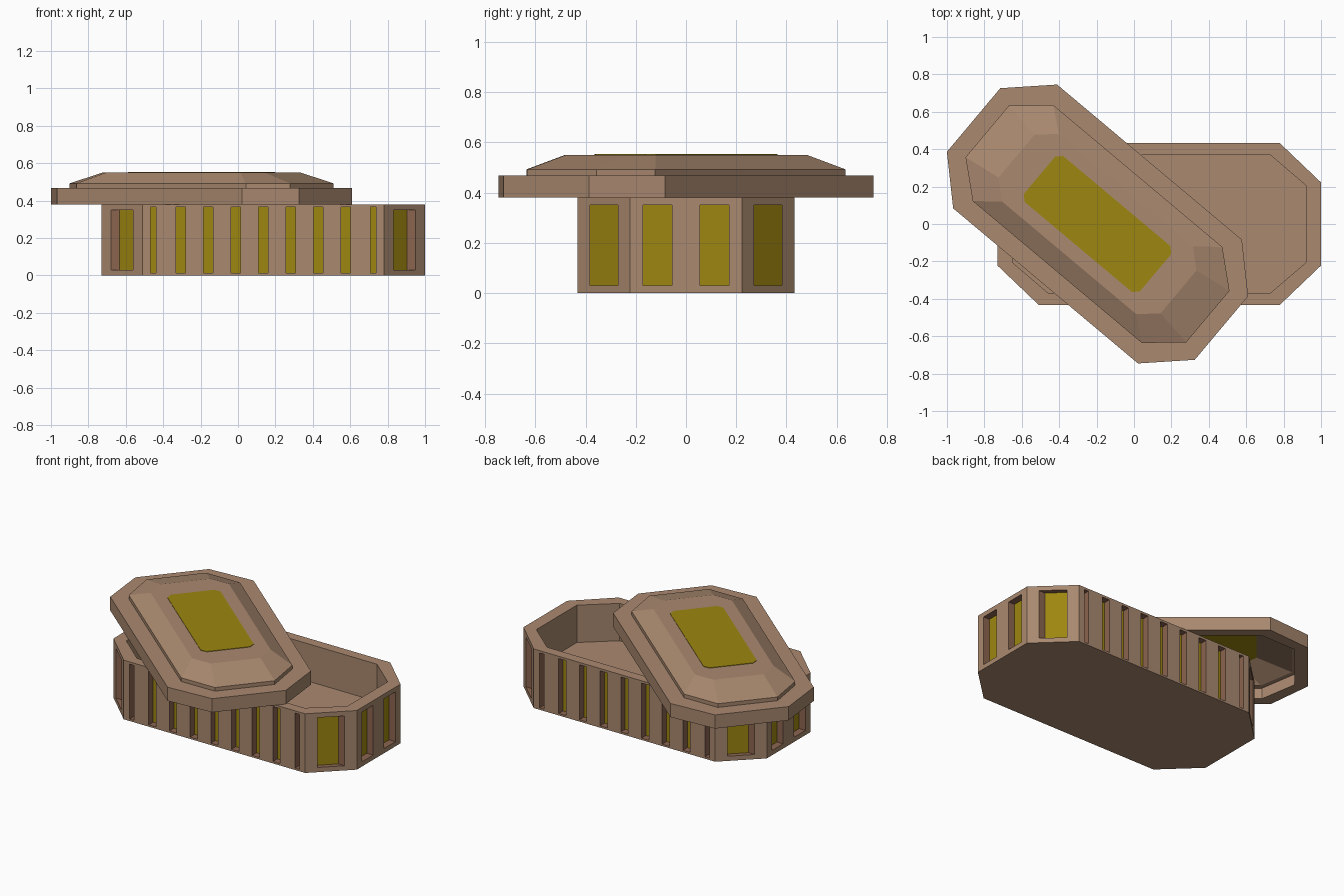
import bpy, bmesh, math
from mathutils import Vector

if "Cube" in bpy.data.objects:
    bpy.data.objects.remove(bpy.data.objects["Cube"])


def material(name, rgb):
    m = bpy.data.materials.new(name)
    m.diffuse_color = (*rgb, 1)
    m.use_nodes = True
    m.node_tree.nodes["Principled BSDF"].inputs["Base Color"].default_value = m.diffuse_color
    return m


STONE = material("tan_stone", (0.40, 0.25, 0.16))
OLIVE = material("olive_gold", (0.34, 0.24, 0.005))
RECESS = material("recess_brown", (0.26, 0.13, 0.08))


def octagon(hl, hw, lx, ey, z):
    """Elongated octagon, counter-clockwise from the front left corner."""
    pts = [(-lx, -hw), (lx, -hw), (hl, -ey), (hl, ey),
           (lx, hw), (-lx, hw), (-hl, ey), (-hl, -ey)]
    return [Vector((x, y, z)) for x, y in pts]


def face(bm, pts, mat=0):
    f = bm.faces.new([bm.verts.new(p) for p in pts])
    f.material_index = mat


def band(bm, lower, upper, mat=0):
    n = len(lower)
    for i in range(n):
        j = (i + 1) % n
        face(bm, [lower[i], lower[j], upper[j], upper[i]], mat)


def finish(bm, name, loc, angle=0):
    bmesh.ops.remove_doubles(bm, verts=bm.verts, dist=0.0005)
    me = bpy.data.meshes.new(name)
    bm.to_mesh(me)
    bm.free()
    for m in (STONE, OLIVE, RECESS):
        me.materials.append(m)
    ob = bpy.data.objects.new(name, me)
    ob.location = loc
    ob.rotation_euler.z = angle
    bpy.context.collection.objects.link(ob)
    return ob


def wall(bm, a, b, height, slots, z0, z1, push):
    """Wall from a to b with recessed slots given as (centre, width) fractions."""
    def at(t, z, p=Vector()):
        return a.lerp(b, t) + Vector((0, 0, z)) + p
    last = 0
    for c, w in slots:
        s, e = c - w / 2, c + w / 2
        face(bm, [at(last, 0), at(s, 0), at(s, height), at(last, height)])
        face(bm, [at(s, 0), at(e, 0), at(e, z0), at(s, z0)])
        face(bm, [at(s, z1), at(e, z1), at(e, height), at(s, height)])
        rim = [at(s, z0), at(e, z0), at(e, z1), at(s, z1)]
        back = [p + push for p in rim]
        band(bm, rim, back, 2)
        face(bm, back, 1)
        last = e
    face(bm, [at(last, 0), at(1, 0), at(1, height), at(last, height)])


# Open box with slotted walls
H, FLOOR = 0.38, 0.14
OUTER = (0.865, 0.432, 0.645, 0.222)
INNER = (0.785, 0.368, 0.595, 0.205)
bm = bmesh.new()
base = octagon(*OUTER, 0)
long_slots = [(0.5 + 0.147 * k / 1.29, (0.03 if abs(k) == 4 else 0.052) / 1.29)
              for k in range(-4, 5)]
for i in range(8):
    a, b = base[i], base[(i + 1) % 8]
    mid = (a + b) / 2
    if i in (0, 4):
        push = Vector((0, -math.copysign(0.045, mid.y), 0))
        wall(bm, a, b, H, long_slots, 0.012, 0.365, push)
    else:
        push = Vector((-math.copysign(0.045, mid.x), 0, 0))
        slots = [(0.245, 0.258), (0.755, 0.258)] if i in (2, 6) else [(0.5, 0.53)]
        wall(bm, a, b, H, slots, 0.03, 0.35, push)
face(bm, base[::-1])
band(bm, octagon(*OUTER, H), octagon(*INNER, H))
band(bm, octagon(*INNER, H), octagon(*INNER, FLOOR))
face(bm, octagon(*INNER, FLOOR))
finish(bm, "box", (0.135, 0, 0))

# Hollow lid, turned askew on the box
TIER = (0.77, 0.335, 0.59, 0.18)
CROWN = (0.565, 0.236, 0.468, 0.15)
profile = [(TIER, 0.45), (INNER, 0.45), (INNER, H), (OUTER, H), (OUTER, 0.468),
           (TIER, 0.468), (TIER, 0.492), (CROWN, 0.55)]
loops = [octagon(*CROWN, 0.53)] + [octagon(*s, z) for s, z in profile]
bm = bmesh.new()
for lo, up in zip(loops, loops[1:]):
    band(bm, lo, up)
face(bm, loops[-1])
face(bm, loops[0][::-1], 1)
LID_LOC, LID_ANGLE = (-0.195, 0, 0), math.radians(-40)
finish(bm, "lid", LID_LOC, LID_ANGLE)

# Thin inlay plate on the lid
PLATE = (0.405, 0.16, 0.375, 0.13)
bm = bmesh.new()
low, top = octagon(*PLATE, 0.549), octagon(*PLATE, 0.553)
band(bm, low, top, 1)
face(bm, top, 1)
face(bm, low[::-1], 1)
finish(bm, "lid_inlay", LID_LOC, LID_ANGLE)
